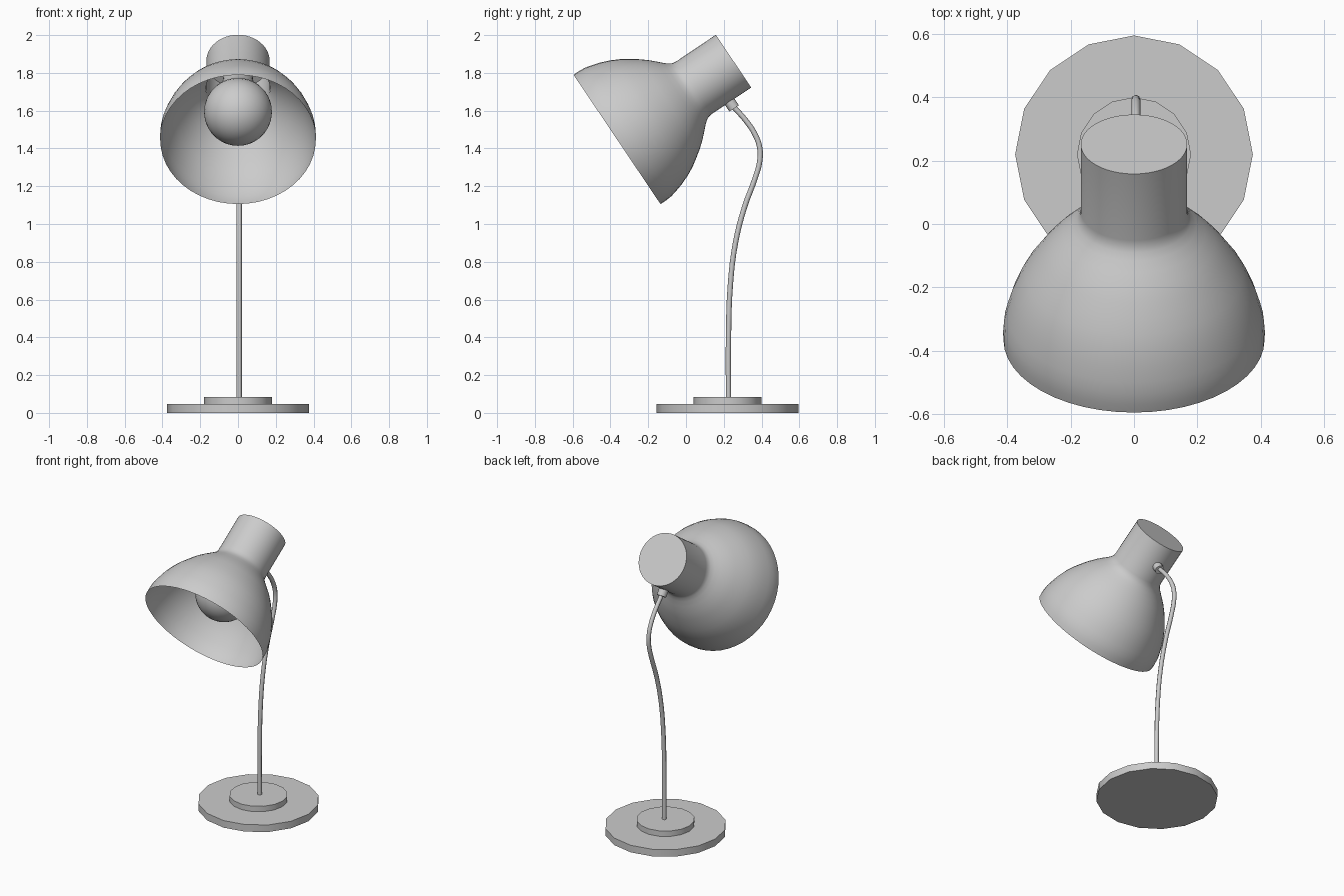
import bpy, bmesh, math
from mathutils import Vector

if "Cube" in bpy.data.objects:
    bpy.data.objects.remove(bpy.data.objects["Cube"])

AXIS = Vector((0, 0.830, 0.558))        # shade axis, rim towards cap
RIM = Vector((0, -0.365, 1.4475))       # centre of the shade rim


def smooth(obj, angle=35):
    bpy.ops.object.select_all(action='DESELECT')
    obj.select_set(True)
    bpy.context.view_layer.objects.active = obj
    bpy.ops.object.shade_smooth_by_angle(angle=math.radians(angle))


def lathe(name, profile, segments, origin, axis=Vector((0, 0, 1))):
    """Revolve (distance along axis, radius) points around an axis."""
    bm = bmesh.new()
    verts = [bm.verts.new((0, r, t)) for t, r in profile]
    edges = [bm.edges.new(pair) for pair in zip(verts, verts[1:])]
    bmesh.ops.spin(bm, geom=verts + edges, cent=(0, 0, 0), axis=(0, 0, 1),
                   angle=math.tau, steps=segments, use_duplicate=False)
    bmesh.ops.remove_doubles(bm, verts=bm.verts, dist=1e-4)
    bmesh.ops.recalc_face_normals(bm, faces=bm.faces)
    mesh = bpy.data.meshes.new(name)
    bm.to_mesh(mesh)
    bm.free()
    obj = bpy.data.objects.new(name, mesh)
    bpy.context.collection.objects.link(obj)
    obj.location = origin
    obj.rotation_mode = 'QUATERNION'
    obj.rotation_quaternion = axis.to_track_quat('Z', 'Y')
    smooth(obj)
    return obj


def disc(name, radius, height, segments, origin, axis=Vector((0, 0, 1))):
    return lathe(name, [(0, 0), (0, radius), (height, radius), (height, 0)],
                 segments, origin, axis)


# Two-step base
disc("base", 0.375, 0.048, 16, (0, 0.22, 0))
disc("base_step", 0.18, 0.038, 16, (0, 0.22, 0.047))

# Bent stem
path = [(0.225, 0.08), (0.225, 0.4), (0.235, 0.68), (0.262, 0.9), (0.31, 1.09),
        (0.365, 1.24), (0.39, 1.33), (0.39, 1.405), (0.365, 1.475),
        (0.315, 1.55), (0.247, 1.625)]
curve = bpy.data.curves.new("stem", 'CURVE')
curve.dimensions = '3D'
curve.bevel_depth = 0.014
curve.bevel_resolution = 2
curve.resolution_u = 4
curve.use_fill_caps = True
spline = curve.splines.new('BEZIER')
spline.bezier_points.add(len(path) - 1)
for p, (y, z) in zip(spline.bezier_points, path):
    p.co = (0.006, y, z)
    p.handle_left_type = p.handle_right_type = 'AUTO'
stem = bpy.data.objects.new("stem", curve)
bpy.context.collection.objects.link(stem)

# Joint between stem and shade neck
disc("joint", 0.03, 0.045, 12, (0.006, 0.255, 1.612), Vector((0, -0.558, 0.83)))

# Shade: thin open bell running into a capped neck
lathe("shade", [(0, 0.412), (0.03, 0.413), (0.07, 0.410), (0.107, 0.401),
                (0.155, 0.387), (0.205, 0.367), (0.25, 0.344), (0.291, 0.317),
                (0.333, 0.288), (0.372, 0.256), (0.405, 0.224), (0.432, 0.197),
                (0.452, 0.180), (0.47, 0.171), (0.49, 0.168), (0.743, 0.168),
                (0.743, 0)], 48, RIM, AXIS)

# Bulb: sphere with a stem reaching into the neck
R = 0.18
ball = [(0.262 - R * math.cos(a), R * math.sin(a))
        for a in (math.radians(10 * i) for i in range(15))]
lathe("bulb", ball + [(0.46, 0.095), (0.55, 0.08), (0.74, 0.08)], 32, RIM, AXIS)
